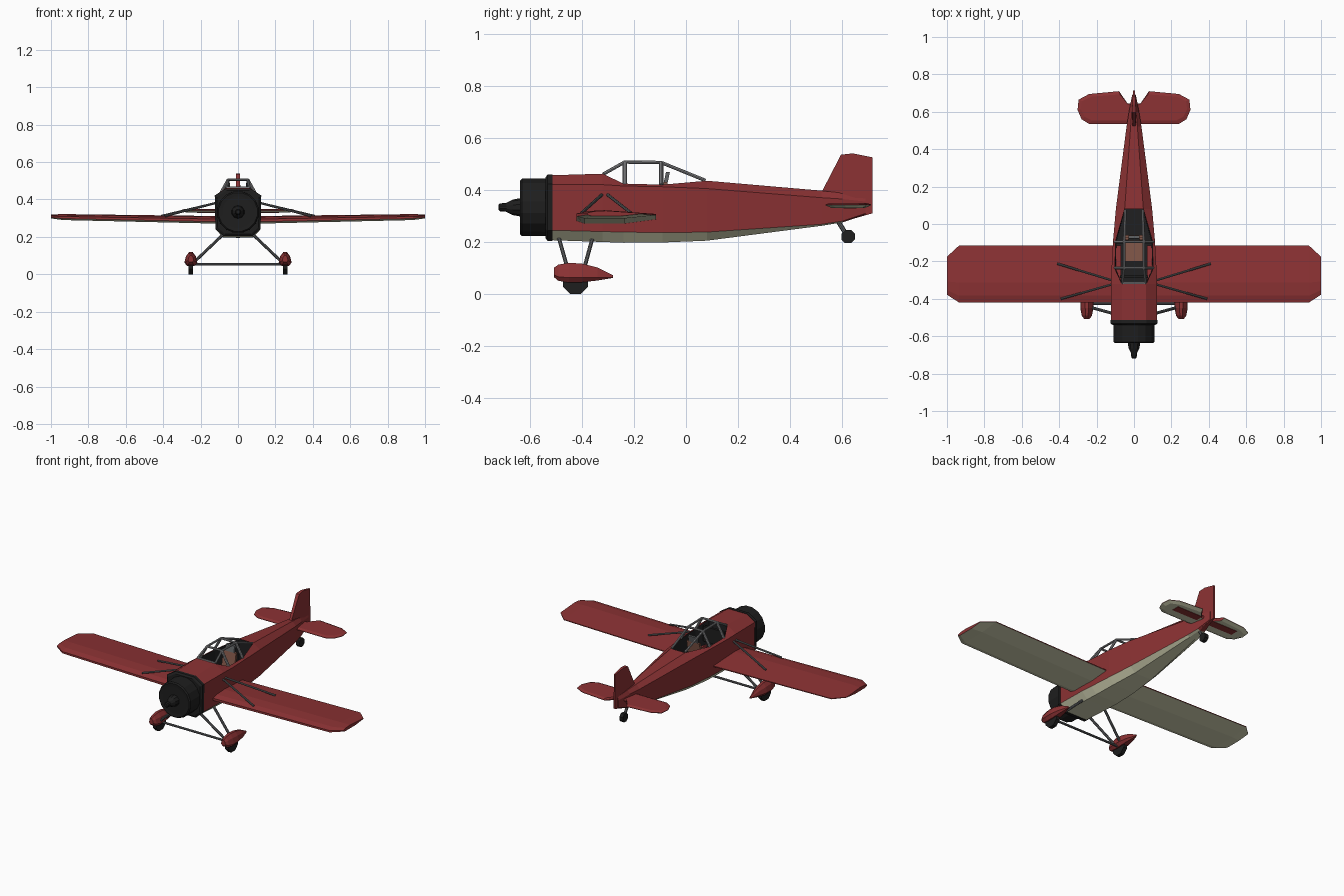
import bpy, bmesh, math
from mathutils import Vector

cube = bpy.data.objects.get("Cube")
if cube:
    bpy.data.objects.remove(cube)


def material(name, color):
    m = bpy.data.materials.new(name)
    m.use_nodes = True
    m.diffuse_color = (*color, 1)
    m.node_tree.nodes["Principled BSDF"].inputs["Base Color"].default_value = (*color, 1)
    return m


RED = material("red paint", (0.262, 0.032, 0.034))
CREAM = material("cream underside", (0.66, 0.66, 0.46))
BLACK = material("black engine", (0.013, 0.013, 0.013))
STEEL = material("dark steel", (0.12, 0.125, 0.13))
GREY = material("grey frame", (0.27, 0.27, 0.28))
DARK = material("cockpit lining", (0.014, 0.014, 0.015))
BROWN = material("brown leather", (0.23, 0.098, 0.068))


def loft(name, rings, mats, rule=None, skip=None):
    """Skin equal-sized rings of points; rule picks a face's material, skip removes faces."""
    bm = bmesh.new()
    vs = [[bm.verts.new(p) for p in ring] for ring in rings]
    n = len(vs[0])
    for i in range(len(vs) - 1):
        for j in range(n):
            k = (j + 1) % n
            bm.faces.new((vs[i][j], vs[i][k], vs[i + 1][k], vs[i + 1][j]))
    bm.faces.new(vs[0][::-1])
    bm.faces.new(vs[-1])
    bmesh.ops.recalc_face_normals(bm, faces=bm.faces)
    if rule:
        for f in bm.faces:
            f.material_index = rule(f)
    if skip:
        bmesh.ops.delete(bm, geom=[f for f in bm.faces if skip(f)], context="FACES")
    mesh = bpy.data.meshes.new(name)
    bm.to_mesh(mesh)
    bm.free()
    for m in mats:
        mesh.materials.append(m)
    obj = bpy.data.objects.new(name, mesh)
    bpy.context.collection.objects.link(obj)


def tube(name, a, b, r, mat, sides=8):
    a, b = Vector(a), Vector(b)
    q = (b - a).to_track_quat("Z", "Y")
    ring = [q @ Vector((r * math.cos(t), r * math.sin(t), 0))
            for t in [math.tau * i / sides for i in range(sides)]]
    loft(name, [[a + p for p in ring], [b + p for p in ring]], [mat])


def turned(name, profile, center, axis, mat, sides):
    """Rings of (distance along axis, radius)."""
    rings = []
    for d, r in profile:
        ring = []
        for i in range(sides):
            t = math.tau * (i + 0.5) / sides
            u, v = r * math.cos(t), r * math.sin(t)
            ring.append(Vector(center) + Vector((u, d, v) if axis == "y" else (d, u, v)))
        rings.append(ring)
    loft(name, rings, [mat])


def box(name, lo, hi, mat, lean=0):
    def ring(z, dy):
        return [(lo[0], lo[1] + dy, z), (hi[0], lo[1] + dy, z),
                (hi[0], hi[1] + dy, z), (lo[0], hi[1] + dy, z)]
    loft(name, [ring(lo[2], 0), ring(hi[2], lean)], [mat])


# Fuselage: y, top z, shoulder z, chine z, bottom z, half widths of top, side, bottom
sections = [
    (-0.52, 0.456, 0.42, 0.245, 0.207, 0.065, 0.122, 0.075),
    (-0.32, 0.462, 0.42, 0.24, 0.2, 0.065, 0.124, 0.08),
    (-0.24, 0.424, 0.415, 0.238, 0.197, 0.102, 0.12, 0.08),
    (-0.09, 0.42, 0.412, 0.236, 0.198, 0.098, 0.112, 0.075),
    (0.08, 0.435, 0.405, 0.238, 0.205, 0.05, 0.097, 0.06),
    (0.52, 0.397, 0.37, 0.268, 0.262, 0.018, 0.04, 0.02),
    (0.6, 0.388, 0.365, 0.28, 0.275, 0.012, 0.027, 0.012),
    (0.69, 0.375, 0.355, 0.31, 0.305, 0.005, 0.01, 0.005),
]


def hull_ring(s):
    y, top, sh, ch, bot, wt, ws, wb = s
    half = [(wt, top), (ws, sh), (ws * 0.97, ch), (wb, bot)]
    return [(x, y, z) for x, z in half] + [(-x, y, z) for x, z in half[::-1]]


def belly(f):
    c = f.calc_center_median()
    return 1 if f.normal.z < -0.3 and c.y < 0.58 else 0


def cockpit_opening(f):
    c = f.calc_center_median()
    return f.normal.z > 0.5 and -0.32 < c.y < 0.08 and abs(c.x) < 0.01


loft("fuselage", [hull_ring(s) for s in sections], [RED, CREAM], belly, skip=cockpit_opening)

# Cockpit lining, open at the top
tub = []
for s in sections[1:5]:
    y, top, w = s[0], s[1], s[5]
    tub.append([(w, y, top - 0.001), (w * 0.95, y, 0.27), (-w * 0.95, y, 0.27), (-w, y, top - 0.001)])
loft("cockpit_lining", tub, [DARK], skip=lambda f: f.normal.z > 0.5)
box("seat_cushion", (-0.048, -0.2, 0.3), (0.048, -0.06, 0.34), BROWN)
box("seat_back", (-0.045, -0.1, 0.34), (0.045, -0.085, 0.43), BROWN, 0.015)
box("headrest", (-0.03, -0.085, 0.43), (0.03, -0.07, 0.468), STEEL, 0.008)
box("instrument_panel", (-0.075, -0.29, 0.34), (0.075, -0.275, 0.435), BLACK)

# Canopy frame
for side, s in (("left", 1), ("right", -1)):
    path = [(0.062, -0.315, 0.462), (0.052, -0.235, 0.507), (0.052, -0.095, 0.505), (0.046, 0.075, 0.436)]
    path = [(s * x, y, z) for x, y, z in path]
    for part, a, b in zip(("windscreen_rail", "roof_rail", "rear_rail"), path, path[1:]):
        tube(f"{side}_{part}", a, b, 0.0065, GREY)
    for part, top, foot in (("front", path[1], -0.235), ("rear", path[2], -0.095)):
        tube(f"{side}_{part}_canopy_post", top, (s * 0.1, foot, 0.42), 0.008, GREY)
for part, y, z, w in (("windscreen_base", -0.315, 0.462, 0.062), ("front_roof", -0.235, 0.507, 0.052),
                      ("rear_roof", -0.095, 0.505, 0.052)):
    tube(part + "_bar", (-w, y, z), (w, y, z), 0.0065, GREY)

# Engine cowl, its flange shaped like the hull, and the propeller hub
cowl = [(-0.635, 0.085), (-0.637, 0.105), (-0.63, 0.112), (-0.53, 0.113)]
turned("engine_cowl", cowl, (0, 0, 0.333), "y", BLACK, 16)
flange = []
for y, k in ((-0.54, 0.93), (-0.532, 1.02), (-0.513, 1.02)):
    flange.append([(x * k, y, 0.333 + k * (z - 0.333)) for x, _, z in hull_ring(sections[0])])
loft("cowl_flange", flange, [BLACK])
hub = [(-0.72, 0.01), (-0.715, 0.015), (-0.69, 0.017), (-0.665, 0.03), (-0.63, 0.036)]
turned("propeller_hub", hub, (0, 0, 0.333), "y", BLACK, 10)


def underside(f):
    return 1 if f.normal.z < -0.5 else 0


# Wings, struts and landing gear on both sides
airfoil = [(0, 0.25), (0, 0.6), (0.12, 0.88), (0.35, 1), (1, 0.55), (1, 0.4), (0.6, 0), (0.1, 0)]
wing_stations = [(0.07, -0.42, -0.115, 0.27, 0.311), (0.935, -0.42, -0.115, 0.29, 0.322),
                 (1.0, -0.378, -0.175, 0.299, 0.32)]
pod_section = [(0.55, -1), (1, -0.5), (0.75, 0.4), (0.25, 1)]
pod_section += [(-u, v) for u, v in pod_section[::-1]]
# Wheel fairing rings: y, centre z, half width, half height
pod = [(-0.507, 0.083, 0.015, 0.018), (-0.49, 0.082, 0.027, 0.031), (-0.45, 0.082, 0.035, 0.038),
       (-0.4, 0.081, 0.035, 0.036), (-0.34, 0.077, 0.024, 0.025), (-0.28, 0.067, 0.004, 0.005)]
gear_y = -0.425
for side, s in (("left", 1), ("right", -1)):
    loft(f"{side}_wing", [[(s * x, y0 + c * (y1 - y0), z0 + t * (z1 - z0)) for c, t in airfoil]
                          for x, y0, y1, z0, z1 in wing_stations], [RED, CREAM], underside)
    for part, y0, x, y in (("front", -0.322, 0.39, -0.4), ("rear", -0.302, 0.41, -0.212)):
        tube(f"{side}_{part}_wing_strut", (s * 0.115, y0, 0.382), (s * x, y, 0.312), 0.006, STEEL)
    for part, y0, y1 in (("front", -0.49, -0.445), ("rear", -0.357, -0.4)):
        tube(f"{side}_{part}_gear_leg", (s * 0.07, y0, 0.222), (s * 0.235, y1, 0.065), 0.008, STEEL)
    turned(f"{side}_wheel", [(-0.012, 0.052), (0.012, 0.052)], (s * 0.252, gear_y, 0.048), "x", BLACK, 8)
    loft(f"{side}_wheel_fairing", [[(s * 0.252 + w * u, y, z + h * v) for u, v in pod_section]
                                   for y, z, w, h in pod], [RED])
tube("axle", (-0.25, gear_y, 0.053), (0.25, gear_y, 0.053), 0.007, STEEL)

# Tailplane halves with thin edges, and red elevator panels below
outline = [(0, 0.535), (0.24, 0.535), (0.28, 0.56), (0.302, 0.61), (0.296, 0.665), (0.24, 0.695),
           (0.08, 0.71), (0.035, 0.645), (0, 0.645)]


def tail_layer(s, z, k):
    return [(s * x * (0.7 + 0.3 * k), 0.625 + k * (y - 0.625), z) for x, y in outline]


for side, s in (("left", 1), ("right", -1)):
    layers = [tail_layer(s, z, k) for z, k in ((0.331, 0.75), (0.341, 1), (0.344, 1), (0.35, 0.8))]
    loft(f"{side}_tailplane", layers, [RED, CREAM], underside)
    xs = sorted((s * 0.04, s * 0.22))
    box(f"{side}_elevator_panel", (xs[0], 0.605, 0.329), (xs[1], 0.655, 0.333), RED)

# Fin and rudder, thinner towards the top and the back
fin = [(0.52, 0.39), (0.595, 0.535), (0.64, 0.54), (0.715, 0.525), (0.715, 0.31), (0.6, 0.277)]


def fin_side(s):
    return [(s * (0.004 + 0.012 * max(0, 1 - abs(y - 0.6) / 0.12) * (0.6 if z > 0.5 else 1)), y, z)
            for y, z in fin]


loft("fin_and_rudder", [fin_side(-1), fin_side(1)], [RED])

# Tail wheel
tube("tail_wheel_leg", (0, 0.58, 0.285), (0, 0.62, 0.222), 0.009, STEEL)
turned("tail_wheel", [(-0.012, 0.028), (0.012, 0.028)], (0, 0.622, 0.221), "x", BLACK, 8)
